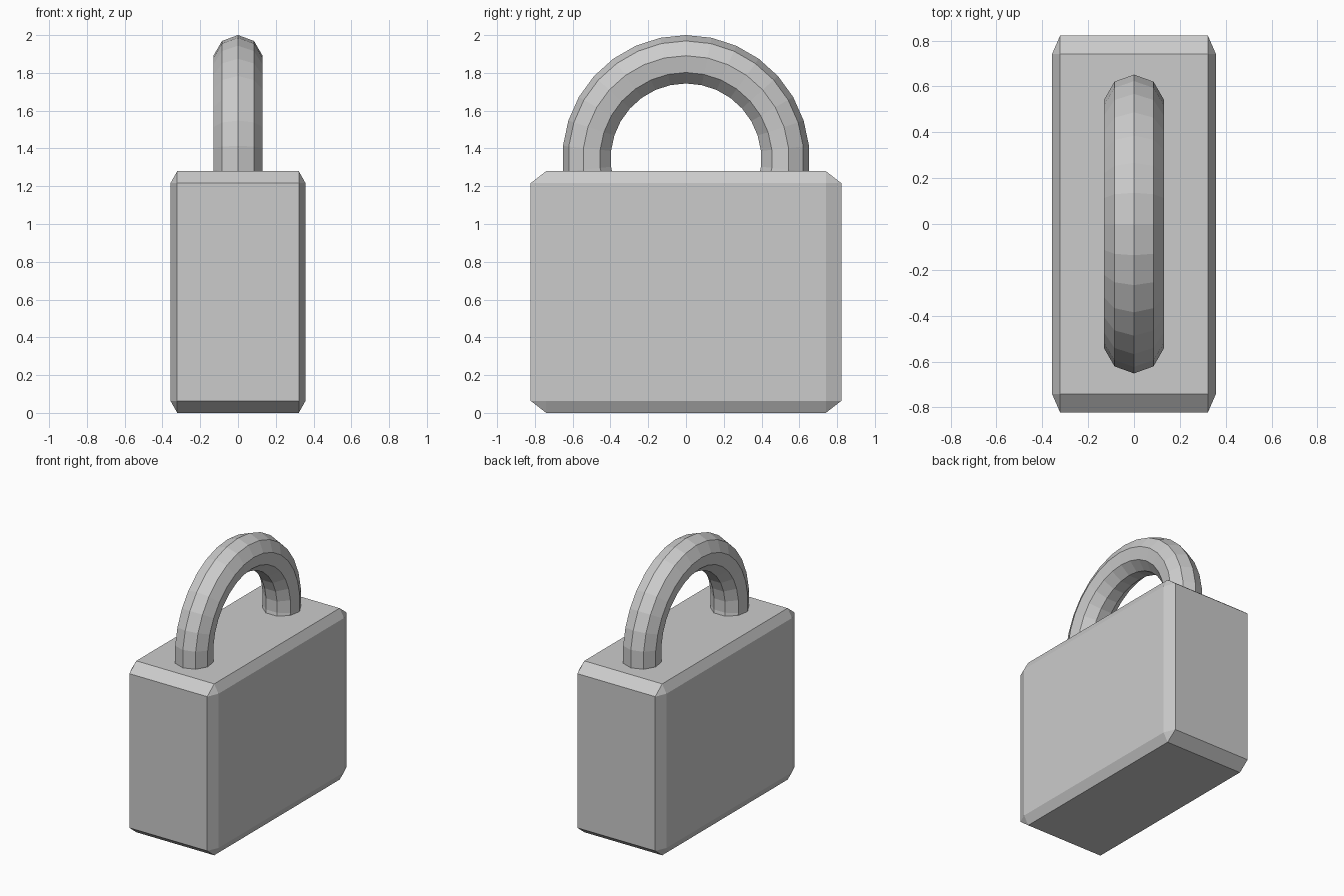
import bpy, bmesh
from math import radians
from mathutils import Matrix, Vector

if "Cube" in bpy.data.objects:
    bpy.data.objects.remove(bpy.data.objects["Cube"])


def add_object(name, bm):
    bmesh.ops.recalc_face_normals(bm, faces=bm.faces)
    mesh = bpy.data.meshes.new(name)
    bm.to_mesh(mesh)
    bm.free()
    obj = bpy.data.objects.new(name, mesh)
    bpy.context.collection.objects.link(obj)
    return obj


# Lock body: a chamfered unit cube stretched to size
bm = bmesh.new()
bmesh.ops.create_cube(bm, size=1)
bmesh.ops.bevel(bm, geom=bm.edges[:], offset=0.05, offset_type='OFFSET',
                segments=1, profile=0.5, affect='EDGES')
bmesh.ops.scale(bm, vec=(0.715, 1.645, 1.28), verts=bm.verts)
bmesh.ops.translate(bm, vec=(0, 0, 0.64), verts=bm.verts)
add_object("lock_body", bm)

# Shackle: nine-sided section spun in 12 degree steps, ends buried in the body
RADIUS, TUBE, CENTRE, STEP, HALF = 0.523, 0.132, Vector((0, 0, 1.345)), 12, 9
bm = bmesh.new()
start = (Matrix.Translation(CENTRE)
         @ Matrix.Rotation(radians(-STEP * HALF), 4, 'X')
         @ Matrix.Translation((0, 0, RADIUS))
         @ Matrix.Rotation(radians(90), 4, 'Y')
         @ Matrix.Rotation(radians(90), 4, 'Z'))
# the section lies in the x-z plane with one corner facing outward
section = [bm.verts.new(Matrix.Translation(CENTRE)
           @ Matrix.Rotation(radians(-STEP * HALF), 4, 'X')
           @ (Vector((0, 0, RADIUS))
              + Matrix.Rotation(radians(40 * i), 3, 'Y') @ Vector((0, 0, TUBE))))
           for i in range(9)]
cap = bm.faces.new(section)
bmesh.ops.spin(bm, geom=[cap] + cap.edges[:] + section, cent=CENTRE,
               axis=(1, 0, 0), angle=radians(2 * STEP * HALF),
               steps=2 * HALF, use_duplicate=False)
add_object("shackle", bm)
